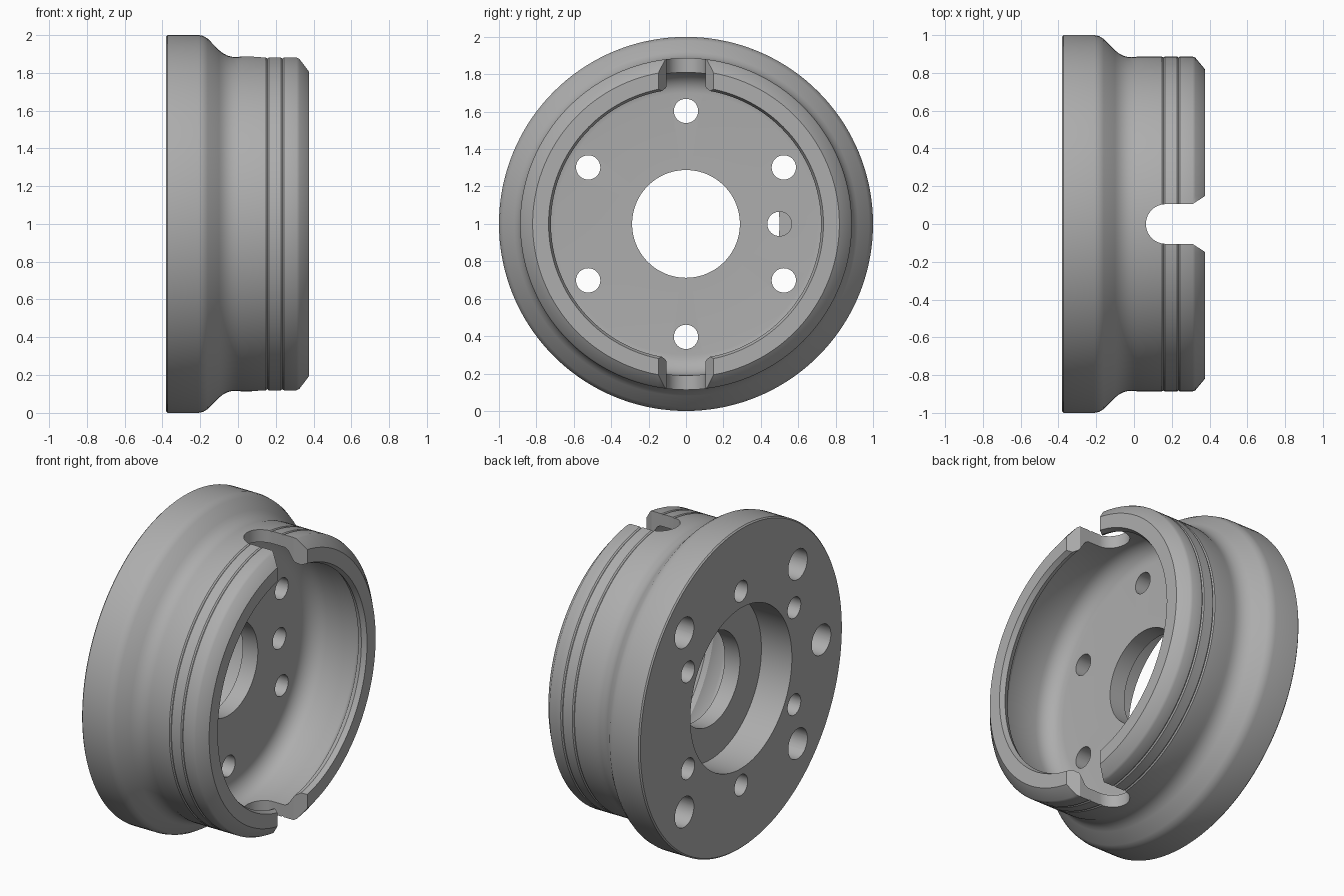
import bpy, bmesh, math
from mathutils import Matrix, Vector

default = bpy.data.objects.get("Cube")
if default:
    bpy.data.objects.remove(default, do_unlink=True)

SEGMENTS = 144
CENTRE = Vector((0, 0, 1))

grey = bpy.data.materials.new("machined grey")
grey.use_nodes = True
colour = (0.42, 0.42, 0.42, 1)
grey.diffuse_color = colour
grey.node_tree.nodes["Principled BSDF"].inputs["Base Color"].default_value = colour


def finish(bm, name):
    bmesh.ops.recalc_face_normals(bm, faces=bm.faces)
    mesh = bpy.data.meshes.new(name)
    bm.to_mesh(mesh)
    bm.free()
    mesh.materials.append(grey)
    obj = bpy.data.objects.new(name, mesh)
    bpy.context.collection.objects.link(obj)
    return obj


def lathe(name, profile):
    """Revolve a closed (x, radius) profile about the x axis."""
    bm = bmesh.new()
    rings = []
    for i in range(SEGMENTS):
        a = 2 * math.pi * i / SEGMENTS
        rings.append([bm.verts.new(CENTRE + Vector((x, r * math.cos(a), r * math.sin(a))))
                      for x, r in profile])
    n = len(profile)
    for i, ring in enumerate(rings):
        following = rings[(i + 1) % SEGMENTS]
        for j in range(n):
            k = (j + 1) % n
            bm.faces.new((ring[j], ring[k], following[k], following[j]))
    return finish(bm, name)


def drill(name, y, z, radius, start, end):
    """Cylinder along x, used as a cutter."""
    bm = bmesh.new()
    place = Matrix.Translation(CENTRE + Vector(((start + end) / 2, y, z)))
    bmesh.ops.create_cone(bm, cap_ends=True, segments=40, radius1=radius, radius2=radius,
                          depth=end - start, matrix=place @ Matrix.Rotation(math.pi / 2, 4, 'Y'))
    return finish(bm, name)


def slot_cutter():
    """Round-ended slot with a flared mouth, running through top and bottom."""
    half, middle = 0.105, 0.168
    outline = [(0.5, -0.23), (0.31, -half)]
    for i in range(25):
        a = -math.pi / 2 - math.pi * i / 24
        outline.append((middle + half * math.cos(a), half * math.sin(a)))
    outline += [(0.31, half), (0.5, 0.23)]
    bm = bmesh.new()
    face = bm.faces.new([bm.verts.new((x, y, -0.2)) for x, y in outline])
    extruded = bmesh.ops.extrude_face_region(bm, geom=[face])["geom"]
    bmesh.ops.translate(bm, vec=(0, 0, 2.4),
                        verts=[v for v in extruded if isinstance(v, bmesh.types.BMVert)])
    return finish(bm, "slot_cutter")


# Outer skin: flange, curved shoulder, barrel with fine grooves, chamfered rim
profile = [(-0.38, 0.5), (-0.38, 0.992), (-0.372, 1.0), (-0.21, 1.0), (-0.185, 0.995),
           (-0.16, 0.98), (-0.1, 0.919), (-0.08, 0.903), (-0.055, 0.89),
           (-0.03, 0.884), (0.0, 0.883), (0.02, 0.887)]
for groove in (0.155, 0.235):
    profile += [(groove - 0.008, 0.887), (groove, 0.881), (groove + 0.008, 0.887)]
profile += [(0.31, 0.887), (0.325, 0.88), (0.375, 0.82)]
# Inner skin: lip, cup wall, filleted floor, bore and rear recess
profile += [(0.375, 0.735), (0.345, 0.722), (0.315, 0.735), (0.27, 0.8), (0.25, 0.81)]
FLOOR, FILLET = -0.065, 0.11
for i in range(9):
    a = math.pi / 2 * i / 8
    profile.append((FLOOR + FILLET * (1 - math.sin(a)), 0.81 - FILLET * (1 - math.cos(a))))
profile += [(FLOOR, 0.288), (-0.17, 0.288), (-0.17, 0.5)]
hub = lathe("flanged_hub", profile)

# Slots, six through holes, five blind rear holes, one blind floor hole
cutters = [slot_cutter()]
for i in range(6):
    a = math.pi / 6 + math.pi * i / 3
    cutters.append(drill("through_hole", 0.604 * math.cos(a), 0.604 * math.sin(a), 0.065, -0.6, 0.1))
for degrees in (45, 135, 180, 225, 315):
    a = math.radians(degrees)
    cutters.append(drill("rear_hole", 0.79 * math.cos(a), 0.79 * math.sin(a), 0.094, -0.6, -0.16))
cutters.append(drill("floor_hole", 0.5, 0, 0.065, -0.25, 0.1))

for cutter in cutters:
    cutter.hide_render = True
    mod = hub.modifiers.new(cutter.name, 'BOOLEAN')
    mod.object = cutter
    mod.operation = 'DIFFERENCE'
    mod.solver = 'EXACT'

bpy.ops.object.select_all(action='DESELECT')
hub.select_set(True)
bpy.context.view_layer.objects.active = hub
for mod in list(hub.modifiers):
    bpy.ops.object.modifier_apply(modifier=mod.name)
for cutter in cutters:
    bpy.data.objects.remove(cutter, do_unlink=True)
bpy.ops.object.shade_smooth_by_angle(angle=math.radians(30))
